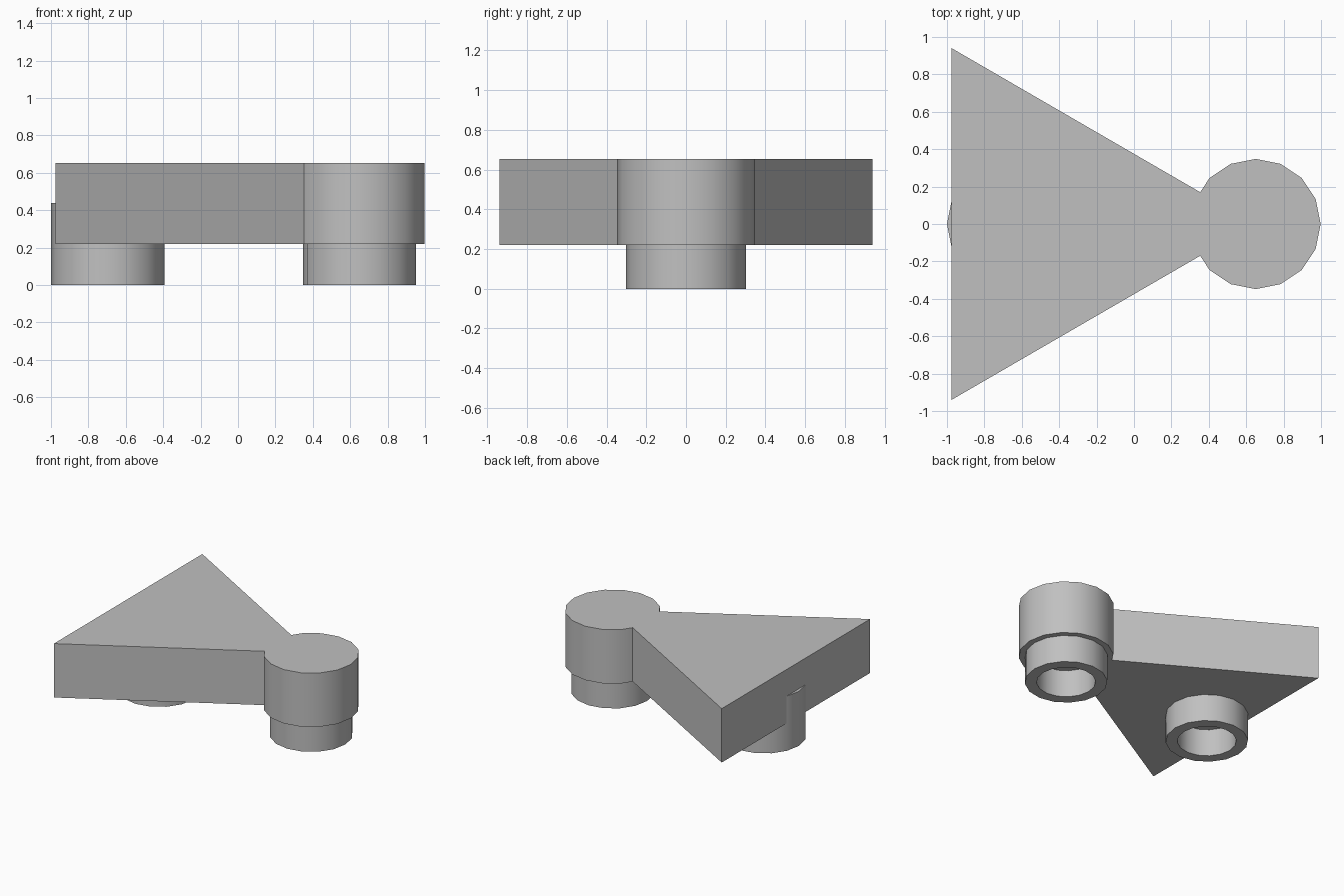
import bpy
import bmesh
from math import cos, sin, pi, radians

cube = bpy.data.objects.get("Cube")
if cube:
    bpy.data.objects.remove(cube, do_unlink=True)

SIDES = 16
STEP = 2 * pi / SIDES
HEAD_X, HEAD_R = 0.65, 0.348
TAIL_X = -0.697
UNDERSIDE, TOP = 0.22, 0.652

# Single grey material
grey = bpy.data.materials.new("light grey")
grey.use_nodes = True
colour = (0.53, 0.53, 0.53, 1)
grey.diffuse_color = colour
grey.node_tree.nodes["Principled BSDF"].inputs["Base Color"].default_value = colour


def finish(name, bm):
    bmesh.ops.recalc_face_normals(bm, faces=bm.faces)
    mesh = bpy.data.meshes.new(name)
    bm.to_mesh(mesh)
    bm.free()
    mesh.materials.append(grey)
    obj = bpy.data.objects.new(name, mesh)
    bpy.context.collection.objects.link(obj)
    bpy.ops.object.select_all(action='DESELECT')
    obj.select_set(True)
    bpy.context.view_layer.objects.active = obj
    bpy.ops.object.shade_smooth_by_angle(angle=radians(30))
    return obj


def extrude_up(bm, faces, height):
    result = bmesh.ops.extrude_face_region(bm, geom=faces)
    verts = [v for v in result["geom"] if isinstance(v, bmesh.types.BMVert)]
    bmesh.ops.translate(bm, verts=verts, vec=(0, 0, height))


def circle(x, radius):
    return [(x + radius * cos(i * STEP), radius * sin(i * STEP)) for i in range(SIDES)]


# Wedge body joined to its round head, as one outline
head_arc = [(HEAD_X + HEAD_R * cos(i * STEP), HEAD_R * sin(i * STEP)) for i in range(-6, 7)]
outline = [(-0.975, -0.94), (0.354, -0.17)] + head_arc + [(0.354, 0.17), (-0.975, 0.94)]
bm = bmesh.new()
base = bm.faces.new([bm.verts.new((x, y, UNDERSIDE)) for x, y in outline])
extrude_up(bm, [base], TOP - UNDERSIDE)
finish("wedge_body", bm)


# Hollow round feet, sunk into the body
def foot(name, x):
    bm = bmesh.new()
    outer, inner = ([bm.verts.new((px, py, 0)) for px, py in circle(x, r)] for r in (0.303, 0.217))
    ring = []
    for i in range(SIDES):
        j = (i + 1) % SIDES
        ring.append(bm.faces.new((outer[i], outer[j], inner[j], inner[i])))
    extrude_up(bm, ring, 0.438)
    finish(name, bm)


foot("head_foot", HEAD_X)
foot("tail_foot", TAIL_X)
